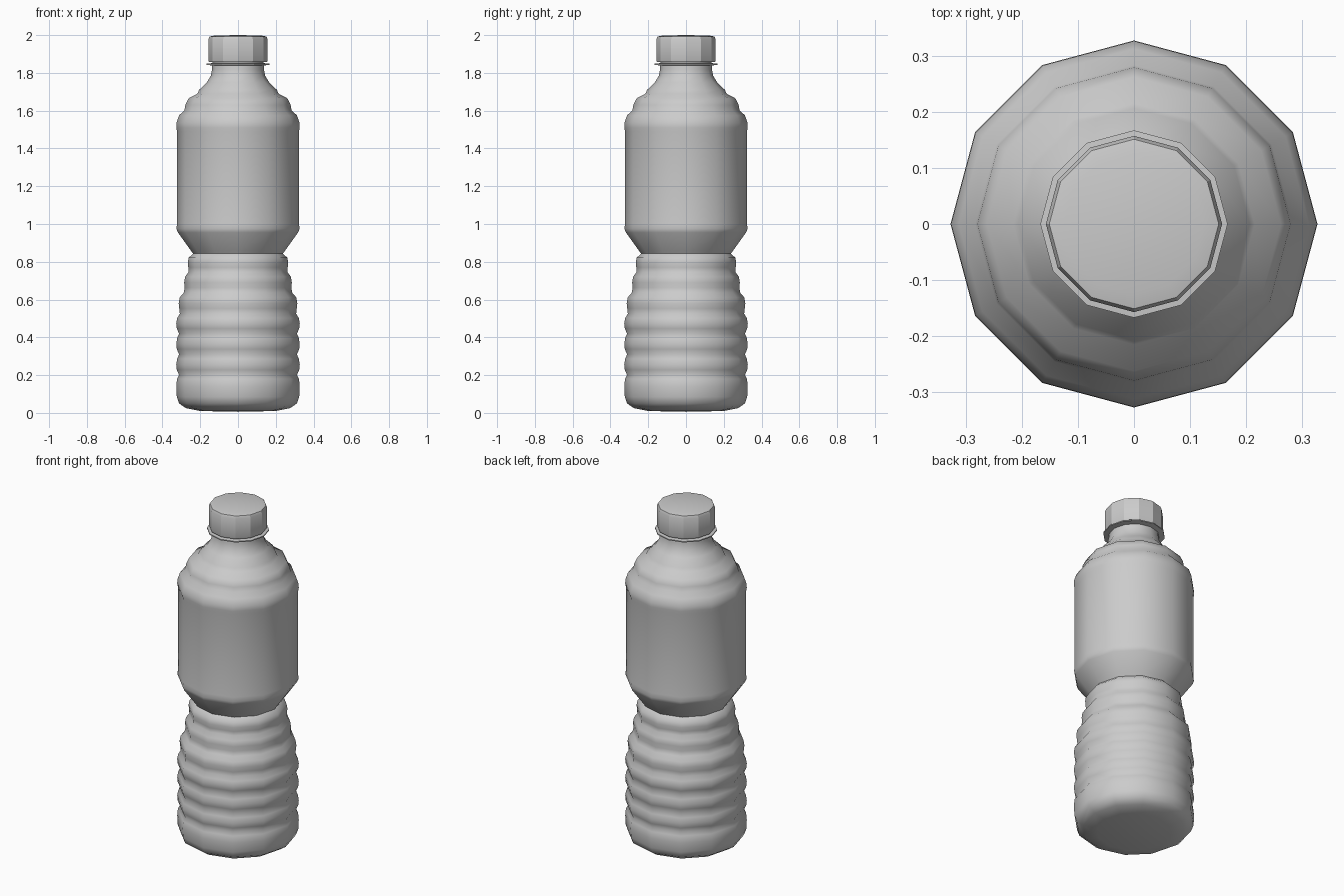
import bpy, bmesh, math

if "Cube" in bpy.data.objects:
    bpy.data.objects.remove(bpy.data.objects["Cube"])

SIDES = 12


def lathe(name, profile, angle):
    """Spin an (r, z) profile about z; r = 0 becomes a pole."""
    bm = bmesh.new()
    rings = []
    for r, z in profile:
        if r == 0:
            rings.append([bm.verts.new((0, 0, z))] * SIDES)
        else:
            rings.append([bm.verts.new((r * math.cos(i * math.tau / SIDES),
                                        r * math.sin(i * math.tau / SIDES), z))
                          for i in range(SIDES)])
    for a, b in zip(rings, rings[1:]):
        for i in range(SIDES):
            j = (i + 1) % SIDES
            bm.faces.new(dict.fromkeys((a[i], a[j], b[j], b[i])))
    bmesh.ops.recalc_face_normals(bm, faces=bm.faces)
    mesh = bpy.data.meshes.new(name)
    bm.to_mesh(mesh)
    bm.free()
    ob = bpy.data.objects.new(name, mesh)
    bpy.context.collection.objects.link(ob)
    bpy.ops.object.select_all(action='DESELECT')
    ob.select_set(True)
    bpy.context.view_layer.objects.active = ob
    bpy.ops.object.shade_smooth_by_angle(angle=math.radians(angle))
    return ob


# Base, up to the first groove
profile = [(0, 0.006), (0.20, 0.01), (0.275, 0.025), (0.312, 0.05),
           (0.324, 0.085), (0.327, 0.14), (0.323, 0.18)]

# Ribbed grip: grooves (r, z) with a bulge between each pair
grooves = [(0.312, 0.20), (0.312, 0.31), (0.312, 0.42), (0.308, 0.525),
           (0.288, 0.635), (0.262, 0.745), (0.238, 0.843)]
bulges = [0.327, 0.327, 0.327, 0.314, 0.285, 0.266]
for (r0, z0), (r1, z1), rb in zip(grooves, grooves[1:], bulges):
    h = z1 - z0
    profile += [(r0, z0), (rb - 0.003, z0 + h * 0.25),
                (rb, z0 + h * 0.5), (rb - 0.005, z0 + h * 0.78)]
profile.append(grooves[-1])

# Flare, label area, stepped shoulder and neck
profile += [(0.25, 0.86), (0.318, 0.955), (0.326, 0.975), (0.323, 1.0),
            (0.323, 1.49), (0.327, 1.51), (0.326, 1.535), (0.312, 1.575),
            (0.283, 1.603), (0.279, 1.63), (0.262, 1.665), (0.215, 1.69),
            (0.206, 1.71), (0.165, 1.75), (0.144, 1.785), (0.137, 1.82),
            (0.135, 1.90), (0, 1.90)]
lathe("bottle_body", profile, 60)

# Neck ring below the cap
lathe("neck_ring", [(0.13, 1.838), (0.167, 1.843), (0.167, 1.849),
                    (0.13, 1.852)], 30)

# Faceted screw cap
lathe("cap", [(0.13, 1.857), (0.154, 1.857), (0.157, 1.865), (0.157, 1.978),
              (0.151, 1.992), (0.125, 1.998), (0, 2.0)], 25)
